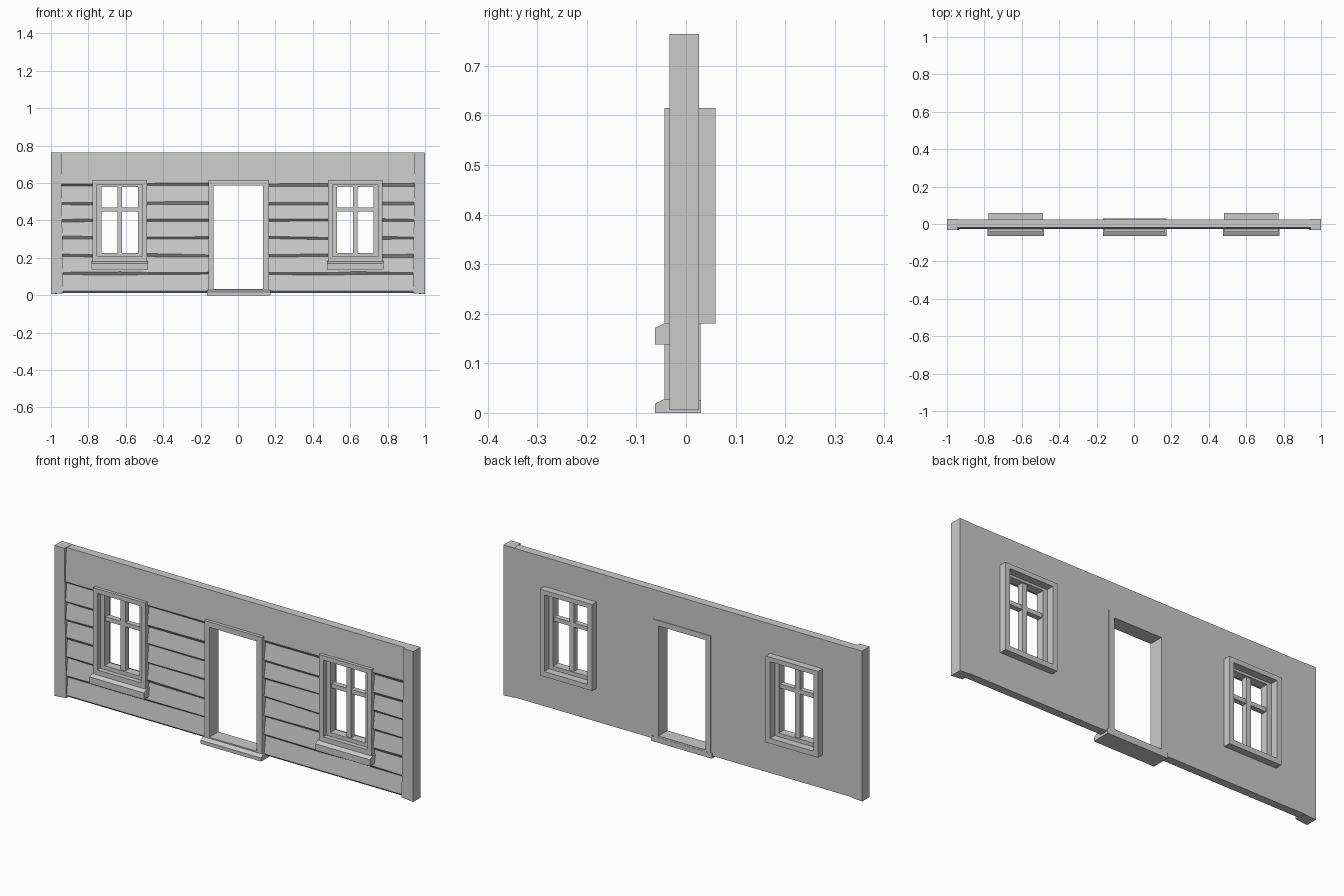
import bpy, bmesh, random

if "Cube" in bpy.data.objects:
    bpy.data.objects.remove(bpy.data.objects["Cube"])
random.seed(4)

grey = bpy.data.materials.new("plain_grey")
grey.diffuse_color = (0.6, 0.6, 0.6, 1)
grey.use_nodes = True
grey.node_tree.nodes["Principled BSDF"].inputs["Base Color"].default_value = grey.diffuse_color


def add_object(name, bm):
    bmesh.ops.recalc_face_normals(bm, faces=bm.faces)
    me = bpy.data.meshes.new(name)
    bm.to_mesh(me)
    bm.free()
    me.materials.append(grey)
    ob = bpy.data.objects.new(name, me)
    bpy.context.collection.objects.link(ob)
    return ob


def loft(name, stations):
    """Closed rings of points joined in order, with capped ends."""
    bm = bmesh.new()
    rings = [[bm.verts.new(p) for p in ring] for ring in stations]
    n = len(rings[0])
    for a, b in zip(rings, rings[1:]):
        for i in range(n):
            j = (i + 1) % n
            bm.faces.new((a[i], a[j], b[j], b[i]))
    bm.faces.new(rings[0])
    bm.faces.new(rings[-1])
    return add_object(name, bm)


def extrude_x(name, x0, x1, profile):
    return loft(name, [[(x, y, z) for y, z in profile] for x in (x0, x1)])


def box(name, x0, x1, y0, y1, z0, z1):
    return extrude_x(name, x0, x1, [(y0, z0), (y1, z0), (y1, z1), (y0, z1)])


def frame(name, outer, inner, y0, y1):
    """Rectangular frame; outer and inner are (x0, x1, z0, z1)."""
    def ring(r, y):
        a, b, c, d = r
        return [bm.verts.new((x, y, z)) for x, z in ((a, c), (b, c), (b, d), (a, d))]
    bm = bmesh.new()
    loops = [ring(outer, y0), ring(outer, y1), ring(inner, y1), ring(inner, y0)]
    for k in range(4):
        a, b = loops[k], loops[(k + 1) % 4]
        for i in range(4):
            j = (i + 1) % 4
            bm.faces.new((a[i], a[j], b[j], b[i]))
    return add_object(name, bm)


# Wall with overlapping, slightly uneven siding boards
def wall_profile(x):
    pts = [(x, 0.025, 0.012), (x, 0.025, 0.763), (x, -0.018, 0.763)]
    for z in (0.591, 0.491, 0.401, 0.306, 0.212, 0.116):
        z += random.uniform(-0.003, 0.003)
        t = random.uniform(0.005, 0.009)
        pts += [(x, -0.028, z + t), (x, -0.015, z - t)]
    return pts + [(x, -0.028, 0.024), (x, -0.015, 0.012)]


wall = loft("siding_wall", [wall_profile(x) for x in
                            (-0.96, -0.63, -0.48, -0.155, 0.165, 0.48, 0.63, 0.96)])

# Corner posts
for side, s in (("left", -1), ("right", 1)):
    loft(side + "_corner_post", [
        [(s, -0.033, 0.006), (s, 0.026, 0.006), (s * 0.94, 0.026, 0.010), (s * 0.935, -0.033, 0.012)],
        [(s, -0.033, 0.764), (s, 0.026, 0.764), (s * 0.94, 0.026, 0.764), (s * 0.945, -0.033, 0.764)]])

# Openings
cutters = [box("door_cutter", -0.145, 0.150, -0.2, 0.2, -0.1, 0.60)]

# Windows: deep outer frame, sash, glazing bars and sill
for side, c in (("left", -0.632), ("right", 0.627)):
    cutters.append(box("window_cutter", c - 0.132, c + 0.132, -0.2, 0.2, 0.194, 0.60))
    frame(side + "_window_frame", (c - 0.146, c + 0.146, 0.18, 0.615),
          (c - 0.121, c + 0.121, 0.206, 0.592), -0.043, 0.06)
    frame(side + "_window_sash", (c - 0.124, c + 0.124, 0.203, 0.595),
          (c - 0.098, c + 0.098, 0.225, 0.580), -0.02, 0.022)
    box(side + "_glazing_upright", c - 0.013, c + 0.013, -0.013, 0.015, 0.22, 0.585)
    box(side + "_glazing_bar", c - 0.1, c + 0.1, -0.012, 0.014, 0.448, 0.469)
    extrude_x(side + "_window_sill", c - 0.152, c + 0.152,
              [(-0.063, 0.138), (-0.01, 0.138), (-0.01, 0.183),
               (-0.043, 0.181), (-0.063, 0.171)])

# Door frame and step
frame("door_frame", (-0.157, 0.165, 0.005, 0.615), (-0.130, 0.133, 0.034, 0.588), -0.043, 0.029)
extrude_x("door_step", -0.165, 0.173,
          [(-0.063, 0.0), (0.03, 0.0), (0.03, 0.026), (-0.043, 0.028), (-0.063, 0.018)])

# Cut the openings through the wall
bpy.context.view_layer.objects.active = wall
for c in cutters:
    m = wall.modifiers.new("opening", 'BOOLEAN')
    m.operation = 'DIFFERENCE'
    m.solver = 'EXACT'
    m.object = c
    bpy.ops.object.modifier_apply(modifier=m.name)
    bpy.data.objects.remove(c)
